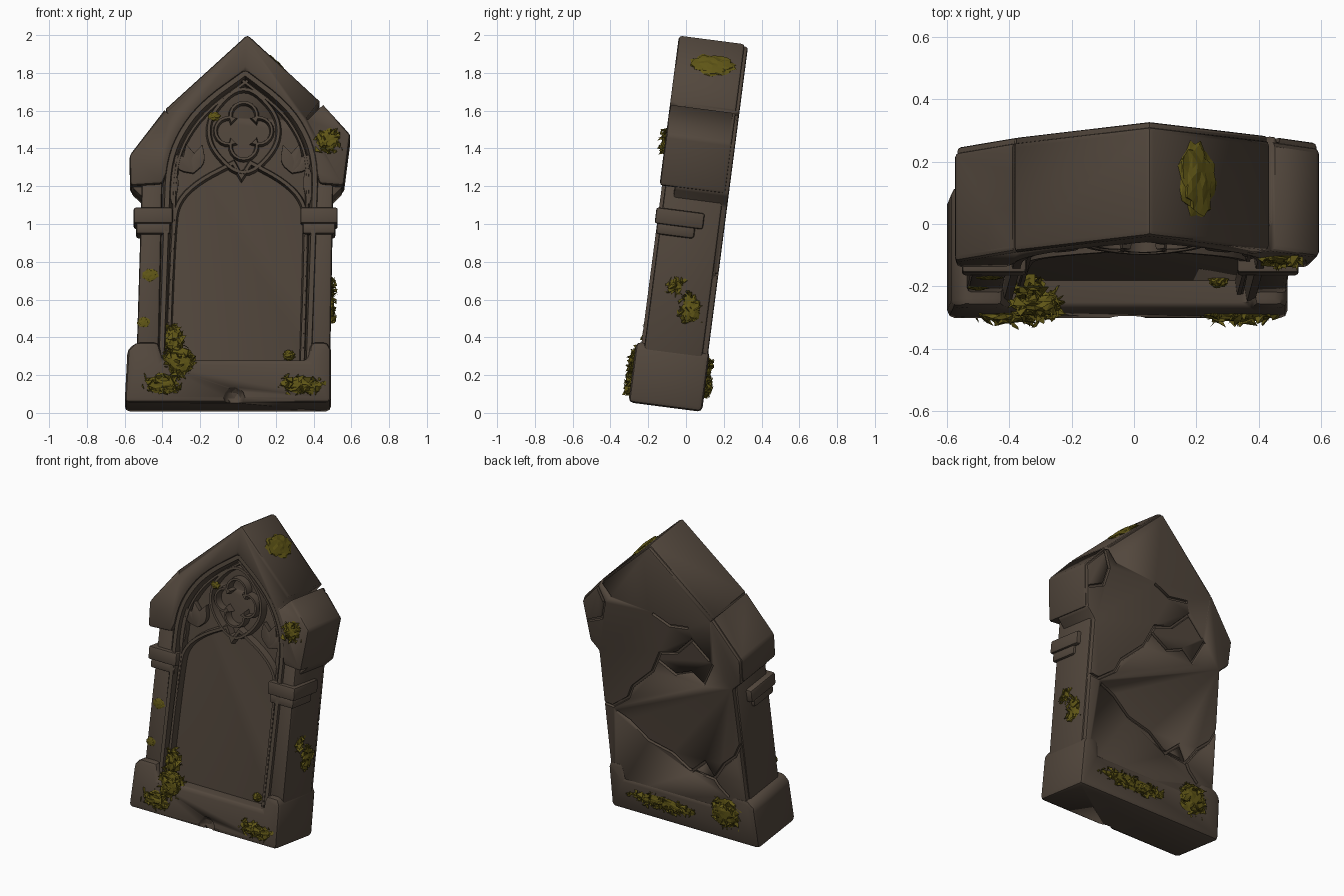
import bpy, bmesh, math, random
from mathutils import Vector, Matrix

random.seed(4)
if "Cube" in bpy.data.objects:
    bpy.data.objects.remove(bpy.data.objects["Cube"])


def material(name, rgb):
    m = bpy.data.materials.new(name)
    m.use_nodes = True
    m.diffuse_color = (*rgb, 1)
    bsdf = next(n for n in m.node_tree.nodes if n.type == 'BSDF_PRINCIPLED')
    bsdf.inputs["Base Color"].default_value = (*rgb, 1)
    bsdf.inputs["Roughness"].default_value = 0.9
    return m


STONE = material("dark stone", (0.085, 0.063, 0.046))
MOSS = material("olive moss", (0.115, 0.092, 0.008))
LEAN = 0.13


def lean(v):
    """Tip the upright stone backwards."""
    z = v.z - 0.05
    return Vector((v.x, v.y - 0.105 + LEAN * z, z + 0.03 - LEAN * v.y))


def finish(bm, name, mat=STONE, bevel=0.0, smooth=True):
    bmesh.ops.recalc_face_normals(bm, faces=bm.faces)
    if bevel:
        sharp = [e for e in bm.edges if e.calc_face_angle(0) > 0.5]
        bmesh.ops.bevel(bm, geom=sharp, offset=bevel, offset_type='OFFSET',
                        segments=2, profile=0.5, affect='EDGES', clamp_overlap=True)
    for v in bm.verts:
        v.co = lean(v.co)
    for f in bm.faces:
        f.smooth = smooth
    for e in bm.edges:
        e.smooth = e.calc_face_angle(0) < 0.6
    mesh = bpy.data.meshes.new(name)
    bm.to_mesh(mesh)
    bm.free()
    mesh.materials.append(mat)
    ob = bpy.data.objects.new(name, mesh)
    bpy.context.collection.objects.link(ob)
    return ob


def prism(name, pts, front, back, bevel=0.0):
    """Front outline (x, z) extruded in depth."""
    bm = bmesh.new()
    face = bm.faces.new([bm.verts.new((x, front, z)) for x, z in pts])
    ext = bmesh.ops.extrude_face_region(bm, geom=[face], use_keep_orig=True)
    for v in ext["geom"]:
        if isinstance(v, bmesh.types.BMVert):
            v.co.y = back
    return finish(bm, name, bevel=bevel)


def box(name, x0, x1, z0, z1, front, back, bevel):
    return prism(name, [(x0, z0), (x1, z0), (x1, z1), (x0, z1)], front, back, bevel)


def strip(name, pts, width, back, front, closed=False, off=0.0):
    """Mitred moulding with a trapezoid section along a front-plane path."""
    bm, rings, n = bmesh.new(), [], len(pts)
    P = [Vector(p) for p in pts]
    for i, p in enumerate(P):
        a = P[i - 1] if closed or i else p
        b = P[(i + 1) % n] if closed or i < n - 1 else p
        d1 = (p - a).normalized() if p != a else (b - p).normalized()
        d2 = (b - p).normalized() if p != b else d1
        t = (d1 + d2).normalized()
        nor = Vector((-t.y, t.x)) / max(t.dot(d1), 0.6)
        ring = []
        for s, y in ((-0.5, back), (-0.25, front), (0.25, front), (0.5, back)):
            q = p + nor * (off + s * width)
            ring.append(bm.verts.new((q.x, y, q.y)))
        rings.append(ring)
    for i in range(n if closed else n - 1):
        r, s = rings[i], rings[(i + 1) % n]
        for k in range(4):
            bm.faces.new((r[k], r[(k + 1) % 4], s[(k + 1) % 4], s[k]))
    if not closed:
        bm.faces.new(rings[0])
        bm.faces.new(rings[-1])
    return finish(bm, name)


def rounded(pts, times=2):
    """Corner cutting that keeps both end points."""
    for _ in range(times):
        out = [pts[0]]
        for (ax, az), (bx, bz) in zip(pts, pts[1:]):
            out += [(ax * .75 + bx * .25, az * .75 + bz * .25),
                    (ax * .25 + bx * .75, az * .25 + bz * .75)]
        pts = out + [pts[-1]]
    return pts


def mirrored(half):
    """Half outline, floor to crown, mirrored about the slightly leaning centre."""
    c = lambda z: 0.035 * z - 0.025
    return ([(c(z) - d, z) for d, z in half] +
            [(c(z) + d, z) for d, z in reversed(half[:-1])])


def carve(targets, cutter):
    cutter.hide_render = True
    cutter.hide_viewport = True
    for t in targets:
        m = t.modifiers.new("carve", 'BOOLEAN')
        m.operation, m.solver, m.object = 'DIFFERENCE', 'EXACT', cutter


# main slab, gabled head and plinth
gable = [(-.57, 1.2), (-.575, 1.36), (-.39, 1.6), (.05, 2.0), (.44, 1.64), (.595, 1.47), (.56, 1.2)]
outline = [(-.57, .1), (-.535, .37), (-.505, 1.14)] + gable + [(.5, 1.14), (.485, .37), (.48, .1)]
slab = prism("back_slab", [(x * .985, 1 + (z - 1) * .985) for x, z in outline], -.105, .182, .012)

arch = mirrored(rounded([(.4, .26), (.4, 1.05), (.4, 1.3), (.35, 1.47), (.23, 1.64), (0, 1.81)]))
arch_top = [p for p in arch if p[1] > 1.21]
hood = prism("gable_hood", gable + [(.43, 1.21)] + arch_top[::-1] + [(-.4, 1.21)], -.185, .165, .02)

plinth = prism("plinth", [(-.6, .05), (-.585, .33), (-.54, .37), (-.42, .37), (-.4, .275), (.37, .275),
                          (.385, .37), (.475, .37), (.492, .33), (.492, .05)], -.2, .19, .025)

# side pillars with two-step capitals
prism("right_pillar", [(-.537, .3), (-.508, 1.25), (-.4, 1.25), (-.42, .3)], -.155, .155, .015)
prism("left_pillar", [(.488, .3), (.505, 1.25), (.41, 1.25), (.37, .3)], -.155, .155, .015)
for side, x0, x1 in (("right", -.552, -.345), ("left", .33, .528)):
    box(side + "_capital_top", x0, x1, 1.0, 1.085, -.185, .07, .012)
    box(side + "_capital_neck", x0 + .012, x1 - .012, .945, 1.01, -.172, .03, .015)

# tracery plate between the pointed arch and the lower cusped arch
cusp = mirrored(rounded([(.345, .26), (.34, 1.0), (.32, 1.12), (.22, 1.22), (.05, 1.31)]) + [(0, 1.23)])
plate = prism("tracery_plate", arch + cusp[::-1], -.128, -.09)
strip("arch_outer_moulding", arch, .05, -.1, -.172, off=-.01)
strip("arch_inner_moulding", arch, .025, -.1, -.15, off=-.048)
strip("panel_moulding", cusp, .035, -.1, -.148, off=.012)

# quatrefoil in a pointed ring
cx, cz = .03, 1.495


def quatrefoil(offset, radius):
    pts = []
    for k in range(4):
        a = k * math.pi / 2
        for j in range(-6, 7):
            b = a + j * math.radians(19)
            pts.append((cx + offset * math.cos(a) + radius * math.cos(b),
                        cz + offset * math.sin(a) + radius * math.sin(b)))
    return pts


carve([plate], prism("quatrefoil_cutter", quatrefoil(.078, .062), -.3, -.112))
strip("quatrefoil_rim", quatrefoil(.08, .07), .026, -.1, -.155, closed=True)
ring = []
for k in range(48):
    a = k * math.tau / 48
    r = .185 + .035 * abs(math.sin(a)) ** 8
    ring.append((cx + r * math.cos(a), cz + r * math.sin(a)))
strip("rose_ring", ring, .032, -.1, -.152, closed=True)


# carved leaves in the corners
def leaf(name, x, z, angle, length, width):
    shape = rounded([(0, 0), (width, length * .45), (0, length)])
    shape += [(-u, v) for u, v in shape[-2:0:-1]]
    c, s = math.cos(angle), math.sin(angle)
    prism(name, [(x + u * c + v * s, z - u * s + v * c) for u, v in shape], -.145, -.11, .006)


for side, sx, x, xs in (("right", -1, -.235, -.348), ("left", 1, .285, .378)):
    for i, angle in enumerate((-.3, .25, .85)):
        leaf(f"{side}_corner_leaf_{i}", x, 1.27, sx * angle, .16, .045)
    leaf(side + "_tall_leaf", xs, 1.1, sx * -.05, .24, .035)

# splits through the gable, chipped plinth edge
carve([hood, slab], prism("split_cutter", [(.36, 1.555), (.45, 1.67), (.475, 1.65), (.37, 1.548)], -.3, .3))
carve([hood, slab], prism("notch_cutter", [(-.37, 1.58), (-.42, 1.63), (-.4, 1.65)], -.3, .3))
bm = bmesh.new()
bmesh.ops.create_icosphere(bm, subdivisions=2, radius=.06, matrix=Matrix.Translation((-.02, -.215, .075)))
carve([plinth], finish(bm, "chip_cutter"))

# cracks across the back
cracks = [
    [(.53, .78), (.42, .77), (.3, .86), (.26, .95), (.1, 1.1), (.03, 1.25), (-.1, 1.29), (-.22, 1.41), (-.34, 1.3)],
    [(.05, 1.2), (-.08, 1.13), (-.2, 1.18), (-.28, 1.12), (-.36, 1.28)],
    [(.4, .74), (.3, .7), (.17, .6), (0, .56), (-.12, .48), (-.3, .46), (-.38, .58), (-.47, .66), (-.54, .8)],
    [(-.13, .46), (-.24, .56), (-.33, .42), (-.4, .36)],
    [(.06, 1.52), (-.06, 1.47), (-.2, 1.49)],
    [(.56, 1.33), (.45, 1.38), (.42, 1.5), (.47, 1.62)],
]
for i, path in enumerate(cracks):
    carve([slab], strip(f"crack_cutter_{i}", path, .026, .2, .166))


# moss: a lumpy pad with ragged sprigs
def moss(name, centre, radii, sprigs=0, tilt=0.0):
    bm = bmesh.new()
    frame = (Matrix.Translation(centre) @ Matrix.Rotation(tilt, 4, 'Y') @
             Matrix.Diagonal((*radii, 1)))
    bmesh.ops.create_icosphere(bm, subdivisions=3, radius=1)
    for v in bm.verts:
        v.co = frame @ (v.co * random.uniform(.75, 1.05))
    rand = lambda s: Vector([random.uniform(-s, s) for _ in range(3)])
    for _ in range(sprigs):
        p = frame @ (rand(1).normalized() * random.uniform(.7, 1.1))
        tip = [bm.verts.new(p + rand(.026)) for _ in range(4)]
        for tri in ((0, 1, 2), (0, 3, 1), (1, 3, 2), (2, 3, 0)):
            bm.faces.new([tip[k] for k in tri])
    finish(bm, name, MOSS, smooth=False)


moss("moss_front_low", (-.4, -.19, .15), (.1, .035, .06), 90)
moss("moss_front_middle", (-.31, -.18, .26), (.09, .04, .09), 110)
moss("moss_front_high", (-.34, -.14, .39), (.05, .025, .08), 50)
moss("moss_front_corner", (.33, -.195, .14), (.12, .025, .045), 80)
moss("moss_shoulder", (.475, -.185, 1.44), (.065, .02, .065), 60)
moss("moss_side_high", (.485, -.035, .69), (.02, .045, .05), 50)
moss("moss_side_low", (.485, .06, .58), (.03, .06, .09), 80)
moss("moss_back_wide", (.1, .19, .18), (.25, .02, .045), 130)
moss("moss_back_corner", (-.37, .185, .24), (.11, .025, .1), 110)
moss("moss_roof", (.2, .01, 1.862), (.085, .13, .022), 0, .74)
moss("moss_spot_pillar", (-.465, -.155, .73), (.045, .008, .035))
moss("moss_spot_low", (-.5, -.155, .48), (.035, .008, .03))
moss("moss_spot_panel", (.27, -.11, .31), (.035, .025, .03))
moss("moss_spot_arch", (-.125, -.15, 1.57), (.035, .012, .025))
